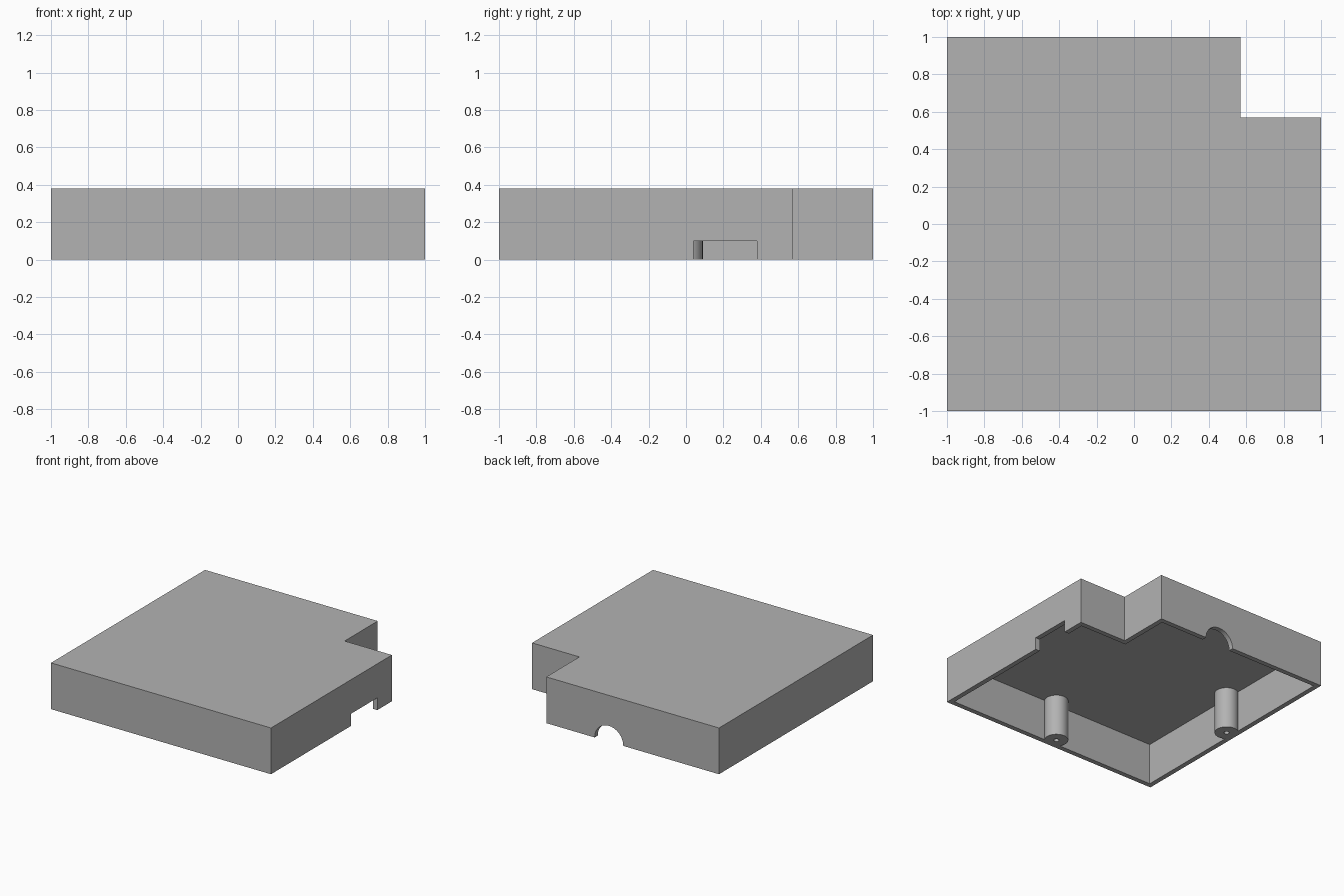
import bpy, bmesh, math
from mathutils import Matrix

HEIGHT, WALL, NOTCH = 0.38, 0.04, 0.57
POST_R, POST_POS = 0.09, 0.91

if "Cube" in bpy.data.objects:
    bpy.data.objects.remove(bpy.data.objects["Cube"], do_unlink=True)

grey = bpy.data.materials.new("plain grey")
grey.use_nodes = True
colour = (0.45, 0.45, 0.45, 1)
grey.diffuse_color = colour
grey.node_tree.nodes["Principled BSDF"].inputs["Base Color"].default_value = colour


def add_object(name, bm):
    bmesh.ops.recalc_face_normals(bm, faces=bm.faces)
    mesh = bpy.data.meshes.new(name)
    bm.to_mesh(mesh)
    bm.free()
    mesh.materials.append(grey)
    obj = bpy.data.objects.new(name, mesh)
    bpy.context.collection.objects.link(obj)
    return obj


def prism(name, outline, z0, z1):
    bm = bmesh.new()
    face = bm.faces.new([bm.verts.new((x, y, z0)) for x, y in outline])
    top = bmesh.ops.extrude_face_region(bm, geom=[face])["geom"]
    moved = [v for v in top if isinstance(v, bmesh.types.BMVert)]
    bmesh.ops.translate(bm, verts=moved, vec=(0, 0, z1 - z0))
    return add_object(name, bm)


def cylinder(name, radius, depth, matrix, sides=48):
    bm = bmesh.new()
    bmesh.ops.create_cone(bm, cap_ends=True, segments=sides, radius1=radius,
                          radius2=radius, depth=depth, matrix=matrix)
    return add_object(name, bm)


def cut(target, cutter):
    mod = target.modifiers.new("cut " + cutter.name, "BOOLEAN")
    mod.operation, mod.solver, mod.object = "DIFFERENCE", "EXACT", cutter
    bpy.context.view_layer.objects.active = target
    bpy.ops.object.modifier_apply(modifier=mod.name)
    bpy.data.objects.remove(cutter, do_unlink=True)


def notched_square(inset):
    a, n = 1 - inset, NOTCH - inset
    return [(-a, -a), (a, -a), (a, n), (n, n), (n, a), (-a, a)]


# Hollow cover, open underneath
cover = prism("cover", notched_square(0), 0, HEIGHT)
cut(cover, prism("cavity", notched_square(WALL), -0.1, HEIGHT - WALL))

# Rectangular slot in the side wall
cut(cover, prism("slot", [(0.9, 0.04), (1.1, 0.04), (1.1, 0.38), (0.9, 0.38)], -0.1, 0.1))

# Round cable arch in the back wall
cut(cover, cylinder("arch", 0.13, 0.2,
                    Matrix.Translation((0, 1, 0)) @ Matrix.Rotation(math.pi / 2, 4, "X"), 64))

# Screw posts on the front and side walls, with blind holes
for name, x, y in (("front_post", 0, -POST_POS), ("side_post", -POST_POS, 0)):
    depth = HEIGHT - WALL / 2
    post = cylinder(name, POST_R, depth, Matrix.Translation((x, y, depth / 2)))
    cut(post, cylinder("screw_hole", 0.02, 0.4, Matrix.Translation((x, y, 0)), 24))
    bpy.ops.object.select_all(action="DESELECT")
    post.select_set(True)
    bpy.context.view_layer.objects.active = post
    bpy.ops.object.shade_smooth_by_angle(angle=math.radians(30))

bpy.ops.object.select_all(action="DESELECT")
cover.select_set(True)
bpy.context.view_layer.objects.active = cover
bpy.ops.object.shade_smooth_by_angle(angle=math.radians(30))
